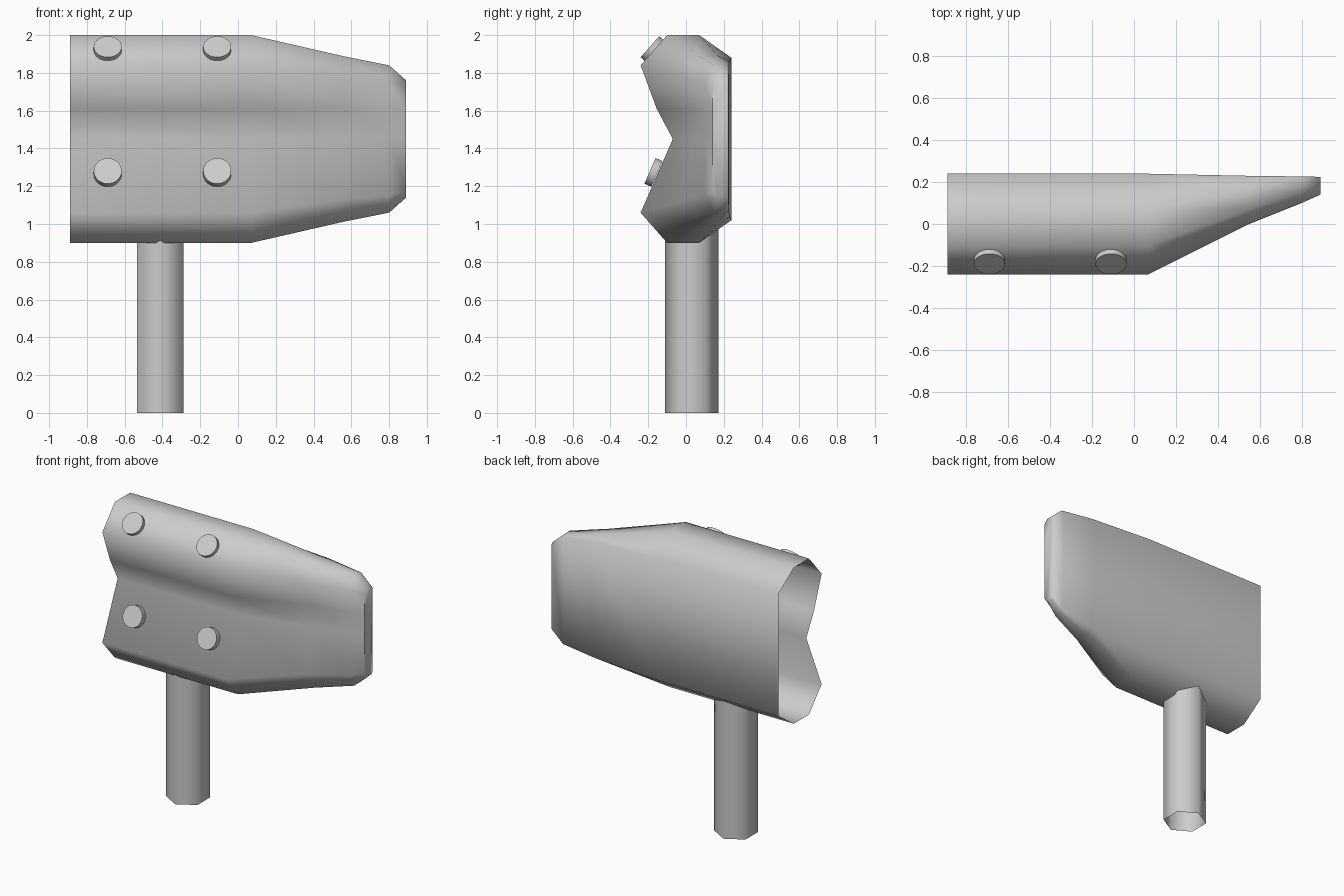
import bpy, bmesh, math
from mathutils import Vector

if "Cube" in bpy.data.objects:
    bpy.data.objects.remove(bpy.data.objects["Cube"])


def finish(name, bm, angle):
    bmesh.ops.recalc_face_normals(bm, faces=bm.faces)
    me = bpy.data.meshes.new(name)
    bm.to_mesh(me)
    bm.free()
    ob = bpy.data.objects.new(name, me)
    bpy.context.collection.objects.link(ob)
    bpy.ops.object.select_all(action='DESELECT')
    ob.select_set(True)
    bpy.context.view_layer.objects.active = ob
    bpy.ops.object.shade_smooth_by_angle(angle=math.radians(angle))
    return ob


def loft(bm, rings, cap_end=False):
    loops = [[bm.verts.new(p) for p in ring] for ring in rings]
    n = len(loops[0])
    for a, b in zip(loops, loops[1:]):
        for i in range(n):
            j = (i + 1) % n
            bm.faces.new((a[i], a[j], b[j], b[i]))
    if cap_end:
        bm.faces.new(loops[-1])


# Shell: W-shaped (y, z) cross-section, open on the left, tapering to a blunt tip
full = [(-.10, 2), (-.24, 1.84), (-.155, 1.61), (-.07, 1.45), (-.24, 1.06), (-.10, .90),
        (.07, .90), (.24, 1.02), (.24, 1.88), (.07, 2)]
middle = [(.07, 1.89), (.0, 1.77), (.02, 1.61), (.035, 1.45), (.0, 1.13), (.07, 1.01),
          (.17, 1.01), (.23, 1.04), (.23, 1.86), (.17, 1.89)]
near_tip = [(.15, 1.84), (.10, 1.75), (.10, 1.60), (.105, 1.45), (.10, 1.15), (.15, 1.06),
            (.21, 1.06), (.227, 1.07), (.227, 1.83), (.21, 1.84)]
tip = [(.17, 1.76), (.14, 1.73), (.14, 1.60), (.14, 1.45), (.14, 1.17), (.17, 1.14),
       (.215, 1.14), (.225, 1.15), (.225, 1.75), (.215, 1.76)]
stations = [(-.89, full), (.07, full), (.55, middle), (.80, near_tip), (.89, tip)]
bm = bmesh.new()
loft(bm, [[(x, y, z) for y, z in prof] for x, prof in stations], cap_end=True)
finish("shell", bm, 65)

# Handle: open six-sided tube
bm = bmesh.new()
ring = [(-.412 + .142 * math.sin(k * math.pi / 3), .03 + .142 * math.cos(k * math.pi / 3))
        for k in range(6)]
loft(bm, [[(x, y, z) for x, y in ring] for z in (0, .975)])
finish("handle", bm, 65)

# Studs: round discs sitting square to the two sloping front faces
for row, y, z, normal in (("upper", -.17, 1.92, (0, -.75, .66)),
                          ("lower", -.165, 1.27, (0, -.92, .40))):
    for side, x in (("left", -.69), ("right", -.11)):
        bm = bmesh.new()
        bmesh.ops.create_cone(bm, cap_ends=True, segments=32, radius1=.074,
                              radius2=.074, depth=.04)
        ob = finish(f"{row}_{side}_stud", bm, 40)
        n = Vector(normal).normalized()
        ob.location = Vector((x, y, z)) + n * .008
        ob.rotation_euler = n.to_track_quat('Z', 'Y').to_euler()
